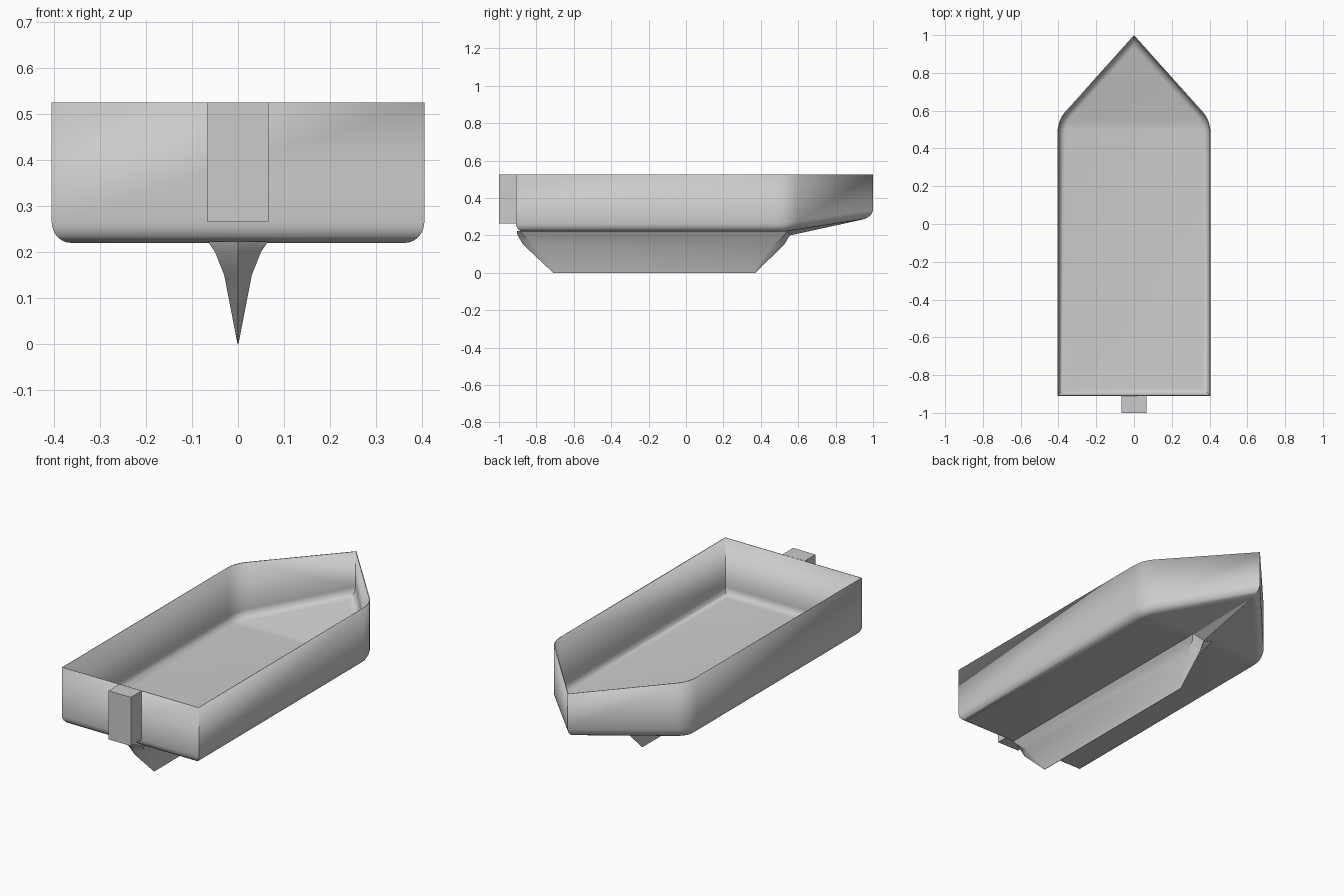
import bpy, bmesh, math
from mathutils import Vector

cube = bpy.data.objects.get("Cube")
if cube:
    bpy.data.objects.remove(cube, do_unlink=True)

grey = bpy.data.materials.new("light grey")
grey.use_nodes = True
colour = (0.6, 0.6, 0.6, 1)
grey.diffuse_color = colour
grey.node_tree.nodes["Principled BSDF"].inputs["Base Color"].default_value = colour


def finish(bm, name, smooth=True):
    bmesh.ops.recalc_face_normals(bm, faces=bm.faces)
    mesh = bpy.data.meshes.new(name)
    bm.to_mesh(mesh)
    bm.free()
    mesh.materials.append(grey)
    obj = bpy.data.objects.new(name, mesh)
    bpy.context.collection.objects.link(obj)
    bpy.ops.object.select_all(action='DESELECT')
    obj.select_set(True)
    bpy.context.view_layer.objects.active = obj
    if smooth:
        bpy.ops.object.shade_smooth_by_angle(angle=math.radians(35))
    return obj


def bottom(y):
    """Height of the hull underside, rising towards the bow."""
    return 0.22 + 0.07 * max(0, y - 0.52) / 0.46


# Half plan from stern to bow, with a rounded shoulder
A, B, C = Vector((0.405, 0.48)), Vector((0.405, 0.555)), Vector((0.355, 0.605))
half = [Vector((0.405, -0.91))]
for i in range(7):
    t = i / 6
    half.append(A * (1 - t) ** 2 + B * 2 * t * (1 - t) + C * t * t)
bow = Vector((0, 1))
plan = half + [bow] + [Vector((-p.x, p.y)) for p in reversed(half)]
n = len(plan)


def inset(d):
    """Plan outline moved inwards by d with mitred corners."""
    out = []
    for i, p in enumerate(plan):
        e1 = (p - plan[i - 1]).normalized()
        e2 = (plan[(i + 1) % n] - p).normalized()
        n1, n2 = Vector((-e1.y, e1.x)), Vector((-e2.y, e2.x))
        out.append(p + (n1 + n2) * d / (1 + n1.dot(n2)))
    return out


# Open hull: rounded bilge rings, straight sides, floor in strips
bm = bmesh.new()
rings = []
for k in range(7):
    a = math.radians(15 * k)
    rings.append([bm.verts.new((p.x, p.y, bottom(p.y) + 0.045 * (1 - math.cos(a))))
                  for p in inset(0.042 * (1 - math.sin(a)))])
rings.append([bm.verts.new((p.x, p.y, 0.525)) for p in plan])
for low, high in zip(rings, rings[1:]):
    for i in range(n):
        j = (i + 1) % n
        bm.faces.new((low[i], low[j], high[j], high[i]))
floor = rings[0]
m = len(half)
for i in range(m - 1):
    bm.faces.new((floor[i], floor[i + 1], floor[n - 2 - i], floor[n - 1 - i]))
bm.faces.new((floor[m - 1], floor[m], floor[m + 1]))
hull = finish(bm, "hull")
shell = hull.modifiers.new("wall thickness", 'SOLIDIFY')
shell.thickness = 0.006
shell.offset = -1

# Keel fin: narrowing sections with pointed ends, closing to a sharp lower edge
bm = bmesh.new()
sections = []
for z, hw, y0, y1, taper in ((0.223, 0.065, -0.905, 0.56, 0.02),
                             (0.2, 0.05, -0.9, 0.555, 0.03),
                             (0.15, 0.03, -0.87, 0.525, 0.06),
                             (0, 0.001, -0.71, 0.37, 0.01)):
    pts = ((0, y0), (hw, y0 + taper), (hw, y1 - taper),
           (0, y1), (-hw, y1 - taper), (-hw, y0 + taper))
    sections.append([bm.verts.new((x, y, z)) for x, y in pts])
for up, low in zip(sections, sections[1:]):
    for i in range(6):
        j = (i + 1) % 6
        bm.faces.new((up[i], up[j], low[j], low[i]))
bm.faces.new(sections[0])
bm.faces.new(sections[-1])
finish(bm, "keel")

# Low ridge running from the keel to the bow
bm = bmesh.new()
left, right, low, tip = [bm.verts.new(c) for c in (
    (0.06, 0.53, 0.223), (-0.06, 0.53, 0.223), (0, 0.555, 0.2), (0, 0.95, 0.286))]
for f in ((left, low, tip), (low, right, tip), (left, right, low), (right, left, tip)):
    bm.faces.new(f)
finish(bm, "bow_ridge", False)

# Block on the stern
bm = bmesh.new()
bmesh.ops.create_cube(bm, size=1)
bmesh.ops.scale(bm, vec=(0.132, 0.09, 0.26), verts=bm.verts)
bmesh.ops.translate(bm, vec=(0, -0.955, 0.395), verts=bm.verts)
finish(bm, "stern_block", False)
